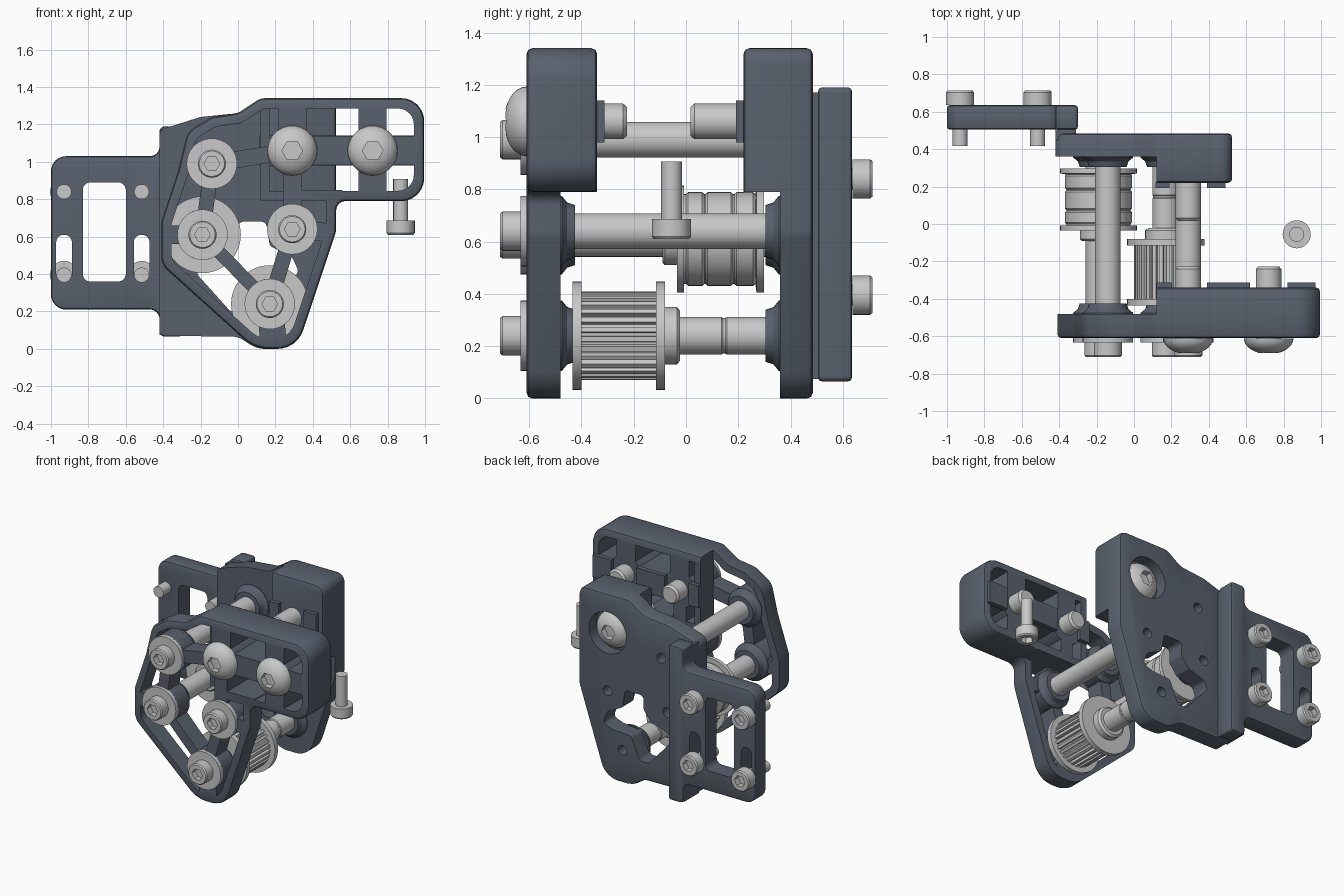
import bpy, bmesh, math
from mathutils import Vector

if "Cube" in bpy.data.objects:
    bpy.data.objects.remove(bpy.data.objects["Cube"], do_unlink=True)


def material(name, rgb):
    m = bpy.data.materials.new(name)
    m.use_nodes = True
    m.diffuse_color = (*rgb, 1)
    m.node_tree.nodes["Principled BSDF"].inputs["Base Color"].default_value = (*rgb, 1)
    return m


SLATE = material("slate_plastic", (0.10, 0.12, 0.155))
STEEL = material("light_steel", (0.58, 0.58, 0.59))
made = []


def add(name, bm, mat):
    bmesh.ops.recalc_face_normals(bm, faces=bm.faces)
    mesh = bpy.data.meshes.new(name)
    bm.to_mesh(mesh)
    bm.free()
    mesh.materials.append(mat)
    ob = bpy.data.objects.new(name, mesh)
    bpy.context.collection.objects.link(ob)
    made.append(ob)
    return ob


def apply(ob, mod):
    bpy.context.view_layer.objects.active = ob
    bpy.ops.object.modifier_apply(modifier=mod.name)


def cut(ob, tool):
    mod = ob.modifiers.new("cut", "BOOLEAN")
    mod.operation, mod.object = "DIFFERENCE", tool
    mod.solver, mod.use_self = "EXACT", True
    apply(ob, mod)
    made.remove(tool)
    bpy.data.objects.remove(tool, do_unlink=True)


def rounded(pts, steps=6):
    """Fillet every (x, z, radius) corner."""
    out = []
    for i, (x, z, r) in enumerate(pts):
        p = Vector((x, z))
        a, b = Vector(pts[i - 1][:2]) - p, Vector(pts[(i + 1) % len(pts)][:2]) - p
        turn = math.pi - a.angle(b)
        t = min(r * math.tan(turn / 2), 0.48 * min(a.length, b.length))
        if t < 1e-4:
            out.append(p)
            continue
        s, e = p + a.normalized() * t, p + b.normalized() * t
        mid = (a.normalized() + b.normalized()).normalized()
        rad = t / math.tan(turn / 2)
        c = p + mid * (rad / math.cos(turn / 2))
        for k in range(steps + 1):
            d = (s - c).lerp(e - c, k / steps)
            out.append(c + d.normalized() * rad)
    return out


def inset(pts, d):
    """Move a counter-clockwise outline inwards by d."""
    out = []
    for i, (x, z, r) in enumerate(pts):
        p = Vector((x, z))
        u = (p - Vector(pts[i - 1][:2])).normalized()
        v = (Vector(pts[(i + 1) % len(pts)][:2]) - p).normalized()
        n1, n2 = Vector((-u.y, u.x)), Vector((-v.y, v.x))
        q = p + (n1 + n2) * (d / (1 + n1.dot(n2)))
        out.append((q.x, q.y, r * 0.7))
    return out


def extrude(bm, pts, y0, y1):
    face = bm.faces.new([bm.verts.new((p[0], y0, p[1])) for p in pts])
    ext = bmesh.ops.extrude_face_region(bm, geom=[face])["geom"]
    moved = [g for g in ext if isinstance(g, bmesh.types.BMVert)]
    bmesh.ops.translate(bm, verts=moved, vec=(0, y1 - y0, 0))


def prism(name, pts, y0, y1, mat=SLATE, bevel=0):
    bm = bmesh.new()
    extrude(bm, pts, y0, y1)
    ob = add(name, bm, mat)
    if bevel:
        mod = ob.modifiers.new("bevel", "BEVEL")
        mod.width, mod.segments = bevel, 2
        mod.limit_method, mod.angle_limit = "ANGLE", math.radians(60)
        apply(ob, mod)
    return ob


def rect(x0, z0, x1, z1, r=0):
    return rounded([(x0, z0, r), (x1, z0, r), (x1, z1, r), (x0, z1, r)])


def disc(x, z, r, n=32):
    return [(x + r * math.cos(k * math.tau / n), z + r * math.sin(k * math.tau / n)) for k in range(n)]


def lathe(name, profile, loc, axis=(0, 1, 0), mat=STEEL, n=36):
    """Turn a (radius, height) profile about an axis through loc."""
    bm = bmesh.new()
    rings = [[bm.verts.new((p[0], p[1], h)) for p in disc(0, 0, r, n)] for r, h in profile]
    for lo, hi in zip(rings, rings[1:]):
        for k in range(n):
            bm.faces.new((lo[k], lo[(k + 1) % n], hi[(k + 1) % n], hi[k]))
    bm.faces.new(rings[0])
    bm.faces.new(rings[-1])
    ob = add(name, bm, mat)
    place(ob, loc, axis)
    return ob


def place(ob, loc, axis):
    ob.location = loc
    ob.rotation_euler = Vector(axis).to_track_quat("Z", "Y").to_euler()


def socket(ob, r, h0, h1):
    """Sink a hexagonal drive into the head of a screw."""
    place(ob, (0, 0, 0), (0, 0, 1))
    tool = lathe("hex_tool", [(r, h0), (r, h1)], (0, 0, 0), (0, 0, 1), n=6)
    bpy.context.view_layer.update()
    cut(ob, tool)


def copy(ob, name, loc, axis):
    new = bpy.data.objects.new(name, ob.data)
    bpy.context.collection.objects.link(new)
    place(new, loc, axis)
    made.append(new)


# Shaft and screw centres in (x, z)
A, B, C, D = (-0.14, 0.99), (-0.19, 0.61), (0.29, 0.64), (0.17, 0.24)
E, F = (0.29, 1.06), (0.72, 1.06)
FRONT, BACK = (0, -1, 0), (0, 1, 0)
not_block = [(-1, -1), (2, -1), (2, 0.79), (0.12, 0.79), (0.12, 2), (-1, 2)]

# Front truss plate with thick upper block
outline = [(0.09, 0, 0.2), (0.315, 0, 0.16), (0.525, 0.63, 0.1), (0.525, 0.79, 0.05),
           (0.995, 0.79, 0.12), (0.995, 1.34, 0.12), (0.12, 1.34, 0.08), (0, 1.26, 0.1),
           (-0.14, 1.24, 0.1), (-0.27, 1.16, 0.1), (-0.32, 0.95, 0.1), (-0.41, 0.68, 0.1),
           (-0.41, 0.45, 0.1)]
plate = prism("front_plate", rounded(outline), -0.61, -0.34, bevel=0.022)
cut(plate, prism("step_tool", not_block, -0.48, -0.2))

# Pockets are the inset outline minus the ribs and bosses
ribs = [(A, B, .08), (B, D, .07), (D, C, .08), (C, E, .1), (A, E, .09), (E, F, .15),
        (E, (.29, 1.33), .15), (F, (.72, 1.33), .15), (F, (.72, .8), .15), (F, (.98, 1.06), .15),
        (A, (-.31, 1.03), .1), (B, (-.4, .61), .1), (D, (.19, .03), .14), (C, (.5, .62), .1),
        ((.29, .82), (.56, .82), .06)]
bm = bmesh.new()
for p, q, w in ribs:
    p, q = Vector(p), Vector(q)
    side = Vector((p.y - q.y, q.x - p.x)).normalized() * (w / 2)
    extrude(bm, [p - side, q - side, q + side, p + side], -0.8, -0.2)
for c in (A, B, C, D, E, F):
    extrude(bm, disc(*c, 0.13 if c in (E, F) else 0.135), -0.79, -0.21)
truss = add("truss_tool", bm, SLATE)
core = prism("pocket_tool", rounded(inset(outline, 0.055)), -0.7, -0.3)
cut(core, truss)
cut(plate, core)
prism("block_side_wall", rect(0.12, 0.8, 0.17, 1.3), -0.49, -0.34)
prism("block_lower_wall", rect(0.12, 0.79, 0.54, 0.84), -0.49, -0.34)

# Back plate with opening, screw recess and shaft holes
outline = [(-0.42, 0.07, 0.03), (0, 0.065, 0.1), (0.1, 0, 0.15), (0.315, 0, 0.16),
           (0.525, 0.63, 0.1), (0.525, 1.34, 0.06), (0.12, 1.34, 0.08), (0, 1.26, 0.1),
           (-0.2, 1.24, 0.1), (-0.42, 1.17, 0.05)]
back = prism("back_plate", rounded(outline), 0.22, 0.485, bevel=0.022)
cut(back, prism("step_tool", not_block, 0.1, 0.36))
opening = [(0, .68), (.15, .68), (.17, .55), (.29, .49), (.33, .4), (.25, .37), (.1, .36),
           (.03, .2), (-.04, .2), (-.22, .4), (-.2, .46), (-.06, .5), (0, .58)]
cut(back, prism("opening_tool", rounded([(x, z, 0.03) for x, z in opening[::-1]]), 0.2, 0.6))
cut(back, prism("recess_tool", disc(*E, 0.15), 0.4, 0.6))
for c in (A, B, C, D):
    cut(back, prism("hole_tool", disc(*c, 0.035), 0.4, 0.6))

# Mounting bracket behind the back plate
flange = [(-1, .21, .08), (-.42, .21, .05), (-.42, .065, .03), (-.3, .065, .02),
          (-.3, 1.19, .02), (-.42, 1.19, .03), (-.42, 1.03, .05), (-1, 1.03, .08)]
bracket = prism("mounting_bracket", rounded(flange), 0.505, 0.635, bevel=0.015)
cut(bracket, prism("window_tool", rect(-0.83, 0.36, -0.6, 0.89, 0.04), 0.4, 0.8))
prism("bracket_step", rect(-0.42, 0.075, -0.31, 1.17), 0.45, 0.62)

# Nut catches beside the screw tips
for x0, x1 in ((0.12, 0.2), (0.39, 0.62), (0.82, 0.97)):
    prism("front_nut_catch", rect(x0, 0.98, x1, 1.14), -0.345, -0.312)
for x0, x1 in ((0.115, 0.19), (0.39, 0.49)):
    prism("back_nut_catch", rect(x0, 0.98, x1, 1.14), 0.192, 0.225)

# Socket cap screws
cap = lathe("loose_screw", [(0.04, -0.22), (0.04, 0), (0.075, 0), (0.075, 0.068), (0.068, 0.077)], (0, 0, 0))
socket(cap, 0.042, 0.035, 0.2)
place(cap, (0.87, -0.055, 0.687), (0, 0, -1))
for x in (-0.93, -0.515):
    cut(bracket, prism("slot_tool", rect(x - 0.042, 0.36, x + 0.042, 0.61, 0.042), 0.4, 0.8))
    for z in (0.395, 0.84):
        copy(cap, "mounting_screw", (x, 0.636, z), BACK)

# Domed block screws
dome_profile = [(0.055, -0.385), (0.068, -0.37), (0.068, 0)]
dome_profile += [(0.133 * math.cos(a), 0.085 * math.sin(a)) for a in [k * 0.2 for k in range(7)]]
dome = lathe("domed_screw", dome_profile, (0, 0, 0))
socket(dome, 0.055, 0.035, 0.2)
place(dome, (E[0], -0.611, E[1]), FRONT)
copy(dome, "domed_screw", (F[0], -0.611, F[1]), FRONT)
copy(dome, "back_domed_screw", (E[0], 0.402, E[1]), BACK)

# Shafts with bosses, washers and end screws
for x, z in (A, B, C, D):
    lathe("shaft", [(0.068, -0.6), (0.068, 0.38)], (x, 0, z))
    lathe("front_boss", [(0.135, -0.49), (0.135, -0.475), (0.11, -0.455), (0.1, -0.425)], (x, 0, z), mat=SLATE)
    lathe("back_boss", [(0.1, 0.305), (0.11, 0.335), (0.135, 0.355), (0.135, 0.37)], (x, 0, z), mat=SLATE)
    lathe("washer", [(0.135, -0.634), (0.135, -0.605)], (x, 0, z))
    copy(cap, "end_screw", (x, -0.634, z), FRONT)

# Toothed drive pulley, hub and spacers
tooth = math.tau / 28
teeth = []
for k in range(28):
    for f, r in ((0, 0.15), (0.3, 0.15), (0.4, 0.17), (0.9, 0.17)):
        a = (k + f) * tooth
        teeth.append((D[0] + r * math.cos(a), D[1] + r * math.sin(a)))
prism("toothed_pulley", teeth, -0.41, -0.1, STEEL)
for y in (-0.435, -0.115):
    lathe("pulley_flange", [(0.207, y), (0.207, y + 0.035)], (D[0], 0, D[1]), n=48)
lathe("pulley_hub", [(0.11, -0.08), (0.11, -0.035), (0.095, -0.022)], (D[0], 0, D[1]))
for y in (-0.03, 0.148):
    lathe("shaft_spacer", [(0.066, y), (0.072, y + .008), (0.072, y + .166), (0.066, y + .174)], (D[0], 0, D[1]))

# Idler roller on the left shaft
idler = [(0.205, -0.035), (0.205, -0.008), (0.172, -0.008)]
for y0, y1 in ((0, 0.07), (0.075, 0.18), (0.185, 0.265)):
    idler += [(0.172, y0), (0.179, y0 + 0.008), (0.179, y1 - 0.008), (0.172, y1)]
idler += [(0.205, 0.27), (0.205, 0.298)]
lathe("idler_roller", idler, (B[0], 0, B[1]), n=48)
lathe("idler_collar", [(0.09, -0.09), (0.1, -0.08), (0.1, -0.03)], (B[0], 0, B[1]))

# Smooth round surfaces, keep edges crisp
bpy.ops.object.select_all(action="DESELECT")
for ob in made:
    ob.select_set(True)
bpy.context.view_layer.objects.active = plate
bpy.ops.object.shade_smooth_by_angle(angle=math.radians(32))
